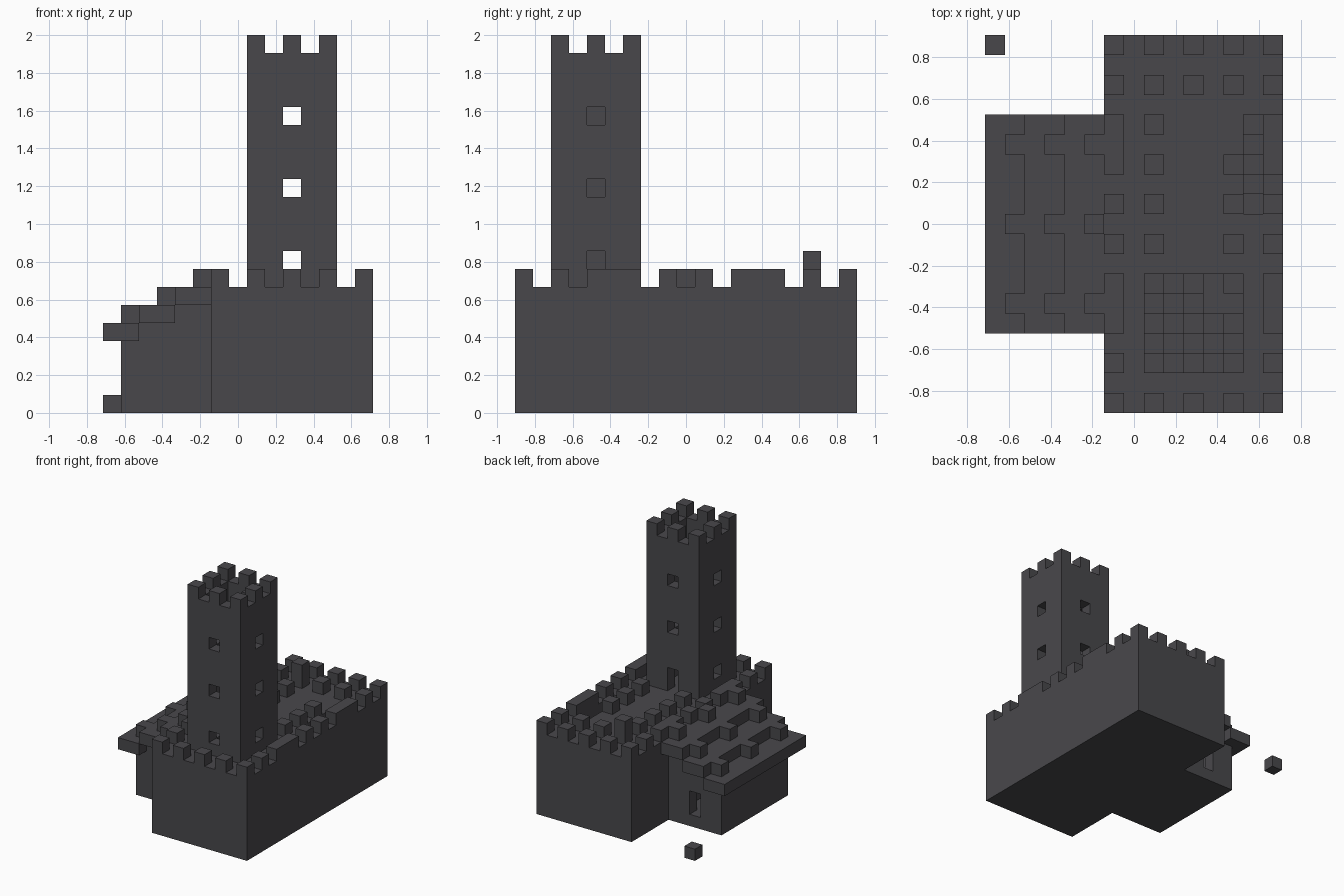
import bpy
import bmesh
import math
from mathutils import Vector

UNIT = 2 / 21                      # edge of one stone block
ORIGIN = Vector((-7.5, -9.5, 0))   # centres the 15 x 19 block plan

cube = bpy.data.objects.get("Cube")
if cube:
    bpy.data.objects.remove(cube, do_unlink=True)

stone = bpy.data.materials.new("dark_stone")
stone.use_nodes = True
colour = (0.066, 0.064, 0.071, 1)
stone.diffuse_color = colour
bsdf = next(n for n in stone.node_tree.nodes if n.type == 'BSDF_PRINCIPLED')
bsdf.inputs["Base Color"].default_value = colour


def box(xs, ys, zs):
    """Blocks filling inclusive ranges; a single number means one block."""
    def span(v):
        return range(v, v + 1) if isinstance(v, int) else range(v[0], v[1] + 1)
    return {(x, y, z) for x in span(xs) for y in span(ys) for z in span(zs)}


def merlons(spots, z):
    return {(x, y, z) for x, y in spots}


parts = {}

# Keep with a sunken stair beside its right wall
keep = box((6, 14), (0, 18), (0, 6))
for step, y in enumerate(range(14, 9, -1)):
    keep -= box(13, y, (6 - step, 6))
parts["keep"] = keep

# Outer battlements
evens_x, evens_y = range(6, 15, 2), range(0, 19, 2)
outer = merlons([(x, y) for x in evens_x for y in (0, 18)], 7)
outer |= merlons([(x, y) for x in (6, 14) for y in evens_y], 7)
for x in (6, 14):
    for y in (5, 13):
        outer |= box(x, y, 7)
parts["outer_battlements"] = outer

# Inner battlements along the wall walk
inner = merlons([(x, 16) for x in (8, 10, 12)], 7)
inner |= merlons([(x, y) for x in (8, 12) for y in range(8, 15, 2)], 7)
inner -= box(12, 14, 7)
inner |= box(8, 16, 8)
parts["inner_battlements"] = inner

# Tower shaft with windows on every side and a door at the back
tower = box((8, 12), (2, 6), (7, 19)) - box((9, 11), (3, 5), (7, 19))
for z in (8, 12, 16):
    tower -= box(10, (2, 6), z) | box((8, 12), 4, z)
tower -= box(10, 6, (7, 8))
parts["tower"] = tower
parts["tower_battlements"] = merlons(
    [(x, y) for x in (8, 10, 12) for y in (2, 4, 6) if (x, y) != (10, 4)], 20)

# Winding stair inside the tower
ring = [(9, 3), (9, 4), (9, 5), (10, 5), (11, 5), (11, 4), (11, 3), (10, 3)]
parts["tower_stair"] = {(*ring[i % 8], 7 + i) for i in range(13)}

# Side hall with a room and a doorway in its back wall
hall = box((1, 5), (5, 13), (0, 3)) | box((2, 5), (5, 13), 4) | box((4, 5), (5, 13), 5)
hall -= box((2, 4), (6, 12), (1, 3)) | box(3, 13, (1, 2))
parts["side_hall"] = hall

# Stepped roof, each tier carrying merlons in front of the next
roof, roof_merlons = set(), set()
for tier in range(3):
    x, z = 2 * tier, 4 + tier
    roof |= box((x, x + 1), (4, 14), z)
    roof_merlons |= merlons([(x + 1, y) for y in (5, 9, 13)], z + 1)
parts["hall_roof"] = roof
parts["roof_merlons"] = roof_merlons

parts["loose_block"] = box(0, 18, 0)

solid = set().union(*parts.values())


def build(name, cells):
    """Skin the open sides of the blocks and merge flat faces."""
    bm = bmesh.new()
    for cell in cells:
        for axis in range(3):
            for side in (-1, 1):
                near = list(cell)
                near[axis] += side
                if tuple(near) in solid:
                    continue
                normal = Vector((0, 0, 0))
                normal[axis] = side
                u = Vector((0, 0, 0))
                u[(axis + 1) % 3] = 0.5
                v = normal.cross(u)
                mid = Vector(cell) + Vector((0.5, 0.5, 0.5)) + normal / 2 + ORIGIN
                corners = (mid - u - v, mid + u - v, mid + u + v, mid - u + v)
                bm.faces.new([bm.verts.new(c * UNIT) for c in corners])
    bmesh.ops.remove_doubles(bm, verts=bm.verts[:], dist=UNIT / 100)
    bmesh.ops.dissolve_limit(bm, angle_limit=math.radians(1),
                             verts=bm.verts[:], edges=bm.edges[:])
    mesh = bpy.data.meshes.new(name)
    bm.to_mesh(mesh)
    bm.free()
    mesh.materials.append(stone)
    bpy.context.scene.collection.objects.link(bpy.data.objects.new(name, mesh))


for part_name, blocks in parts.items():
    build(part_name, blocks)
